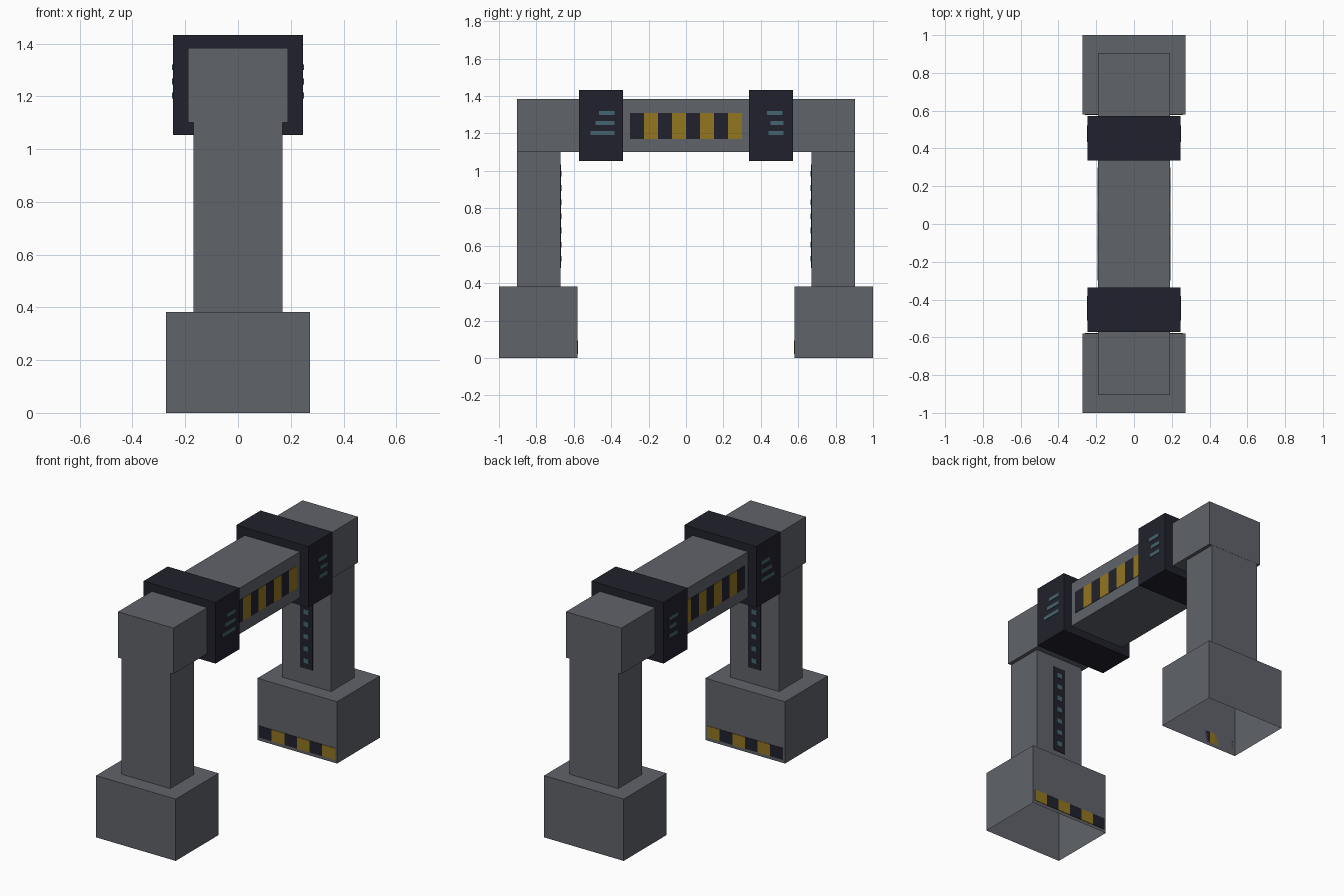
import bpy, bmesh

if "Cube" in bpy.data.objects:
    bpy.data.objects.remove(bpy.data.objects["Cube"])


def lin(c):
    c /= 255
    return c / 12.92 if c <= 0.04045 else ((c + 0.055) / 1.055) ** 2.4


def material(name, rgb):
    m = bpy.data.materials.new(name)
    m.diffuse_color = (*[lin(c) for c in rgb], 1)
    m.use_nodes = True
    m.node_tree.nodes["Principled BSDF"].inputs["Base Color"].default_value = m.diffuse_color
    return m


GREY = material("steel grey", (96, 99, 106))
DARK = material("dark navy", (33, 33, 45))
YELLOW = material("hazard yellow", (145, 118, 32))
TEAL = material("dim teal", (70, 100, 110))


def boxes(name, items, open_bottom=False):
    """One object from (x0, x1, y0, y1, z0, z1, material) boxes."""
    bm = bmesh.new()
    mats = []
    for x0, x1, y0, y1, z0, z1, mat in items:
        if mat not in mats:
            mats.append(mat)
        verts = bmesh.ops.create_cube(bm, size=1)["verts"]
        for v in verts:
            v.co = (x1 if v.co.x > 0 else x0,
                    y1 if v.co.y > 0 else y0,
                    z1 if v.co.z > 0 else z0)
        for f in {f for v in verts for f in v.link_faces}:
            f.material_index = mats.index(mat)
    bm.normal_update()
    if open_bottom:
        low = [f for f in bm.faces if f.normal.z < -0.5]
        bmesh.ops.delete(bm, geom=low, context="FACES")
    me = bpy.data.meshes.new(name)
    bm.to_mesh(me)
    bm.free()
    for m in mats:
        me.materials.append(m)
    bpy.context.collection.objects.link(bpy.data.objects.new(name, me))


def span(s, a, b):
    """Mirror the interval a..b to the side s."""
    return (a, b) if s > 0 else (-b, -a)


T = 0.003  # plate thickness

# Crossbeam
boxes("crossbeam", [(-0.19, 0.19, -0.904, 0.904, 1.10, 1.384, GREY)])

# Hazard stripes on both sides of the beam
for sx, side in ((1, "right"), (-1, "left")):
    boxes(side + "_beam_stripes",
          [(*span(sx, 0.19, 0.19 + T), -0.3 + i * 0.075, -0.225 + i * 0.075,
            1.17, 1.31, YELLOW if i % 2 else DARK) for i in range(8)])

for sy, end in ((-1, "front"), (1, "back")):
    # Foot (open underneath), column and dark collar
    boxes(end + "_foot", [(-0.273, 0.273, *span(sy, 0.58, 1.0), 0, 0.383, GREY)], True)
    boxes(end + "_column", [(-0.168, 0.168, *span(sy, 0.672, 0.903), 0.383, 1.10, GREY)])
    boxes(end + "_collar", [(-0.247, 0.247, *span(sy, 0.336, 0.573), 1.053, 1.432, DARK)])

    # Hazard stripes on the inner face of the foot
    w = 0.52 / 6
    boxes(end + "_foot_stripes",
          [(-0.26 + i * w, -0.26 + (i + 1) * w, *span(sy, 0.58 - T, 0.58),
            0.02, 0.092, YELLOW if i % 2 else DARK) for i in range(6)])

    # Light strip on the inner face of the column
    strip = [(-0.043, 0.043, *span(sy, 0.672 - T, 0.672), 0.48, 1.035, DARK)]
    for i in range(7):
        z = 0.53 + i * 0.0757
        strip.append((-0.017, 0.017, *span(sy, 0.672 - 2 * T, 0.672 - T),
                      z - 0.015, z + 0.015, TEAL))
    boxes(end + "_light_strip", strip)

    # Three small bars on each side of the collar
    rows = (((-0.51, -0.382), (-0.484, -0.382), (-0.465, -0.382)) if sy < 0 else
            ((0.441, 0.521), (0.452, 0.521), (0.433, 0.517)))
    for sx, side in ((1, "right"), (-1, "left")):
        boxes(f"{end}_{side}_collar_lights",
              [(*span(sx, 0.247, 0.247 + T), *y, 1.192 + i * 0.0535,
                1.214 + i * 0.0535, TEAL) for i, y in enumerate(rows)])
